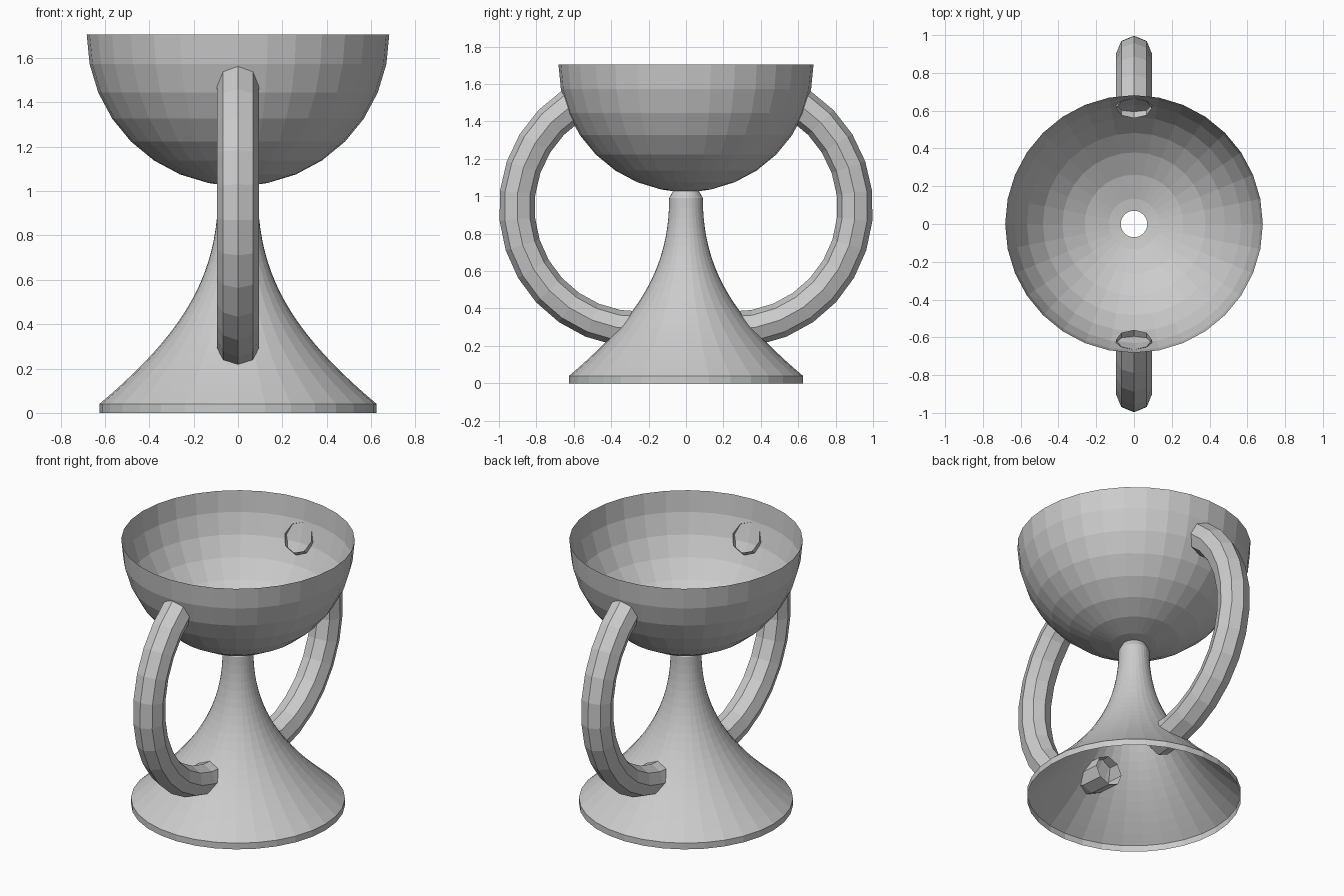
import bpy, bmesh
from math import sin, cos, pi, radians
from mathutils import Vector

if "Cube" in bpy.data.objects:
    bpy.data.objects.remove(bpy.data.objects["Cube"])

SEGMENTS = 32


def skin(name, rings, closed=True):
    """Join equal-length closed rings of points into an open-ended skin."""
    bm = bmesh.new()
    loops = [[bm.verts.new(p) for p in ring] for ring in rings]
    n = len(loops[0])
    for a, b in zip(loops, loops[1:]):
        for i in range(n):
            j = (i + 1) % n
            bm.faces.new((a[i], a[j], b[j], b[i]))
    bmesh.ops.recalc_face_normals(bm, faces=bm.faces)
    mesh = bpy.data.meshes.new(name)
    bm.to_mesh(mesh)
    bm.free()
    obj = bpy.data.objects.new(name, mesh)
    bpy.context.collection.objects.link(obj)
    return obj


def lathe(name, profile):
    """Spin (radius, height) points around z."""
    turn = 2 * pi / SEGMENTS
    return skin(name, [[(r * cos(i * turn), r * sin(i * turn), z)
                        for i in range(SEGMENTS)] for r, z in profile])


def bezier(p0, p1, p2, p3, steps):
    pts = []
    for i in range(steps + 1):
        t = i / steps
        u = 1 - t
        pts.append(tuple(u**3 * a + 3 * u * u * t * b + 3 * u * t * t * c + t**3 * d
                         for a, b, c, d in zip(p0, p1, p2, p3)))
    return pts


# Bowl: open half sphere with a drain hole at the bottom
R, RIM = 0.682, 1.705
bowl = [(R * cos(radians(11.25 * i)), RIM - R * sin(radians(11.25 * i))) for i in range(8)]
lathe("bowl", bowl + [(0.07, 1.027)])

# Flared foot and stem, hollow and open below
flare = bezier((0.625, 0.04), (0.245, 0.36), (0.09, 0.62), (0.09, 0.99), 20)
lathe("stem_and_foot", [(0.625, 0)] + flare + [(0.07, 1.027)])

# Handles: octagonal tubes swept along an arc, open at both ends
ARC_Y, ARC_Z, ARC_R, TUBE_R = 0.253, 0.94, 0.652, 0.095
for name, side in (("front_handle", -1), ("back_handle", 1)):
    rings = []
    for k in range(13):
        a = radians(56.5 - 12.4 * k)
        out = Vector((0, side * cos(a), sin(a)))
        centre = Vector((0, side * ARC_Y, ARC_Z)) + out * ARC_R
        rings.append([centre + out * TUBE_R * cos(i * pi / 4)
                      + Vector((TUBE_R * sin(i * pi / 4), 0, 0)) for i in range(8)])
    skin(name, rings)
